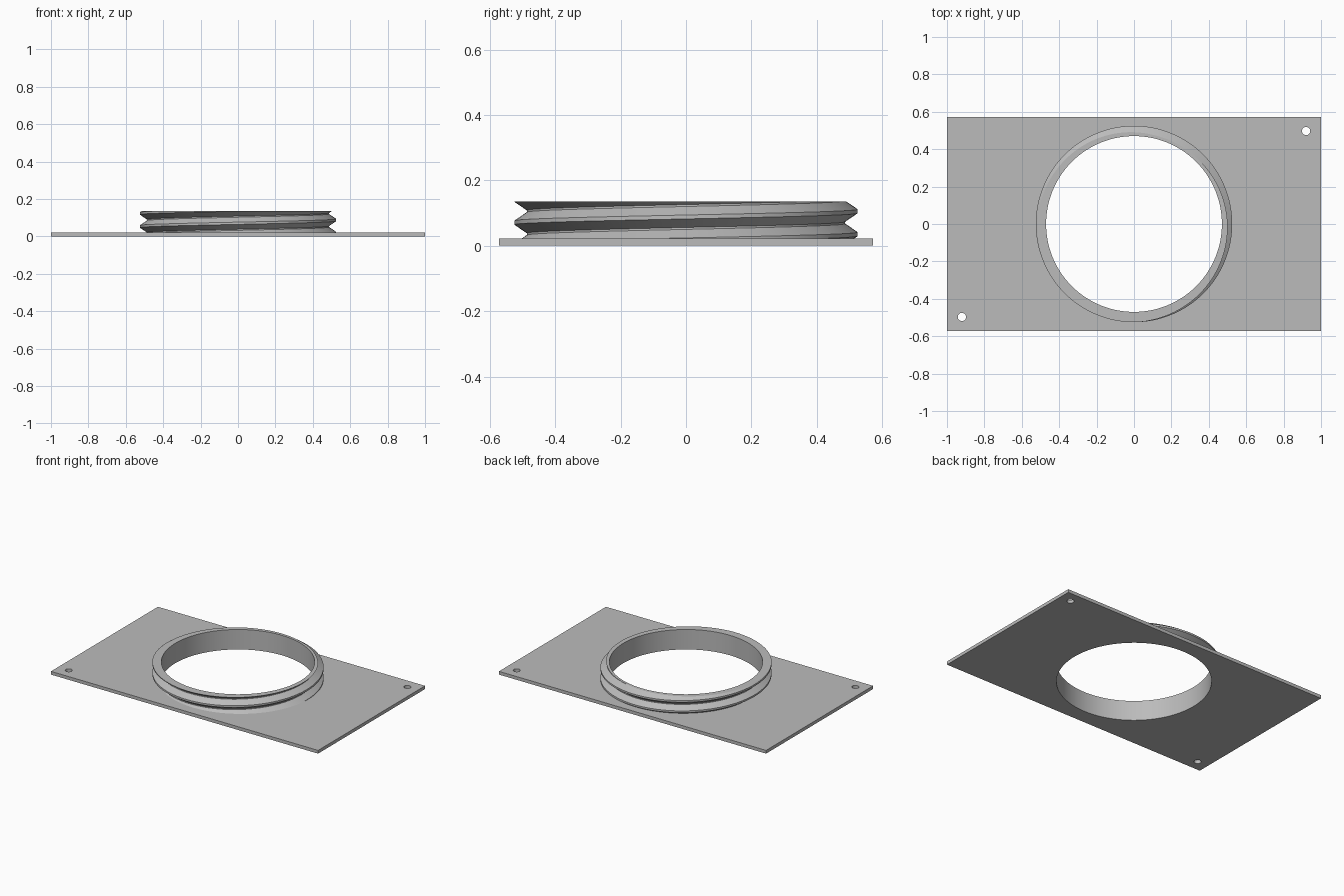
import bpy, bmesh
from math import sin, cos, pi, radians

cube = bpy.data.objects.get("Cube")
if cube:
    bpy.data.objects.remove(cube, do_unlink=True)

SEG = 160
HALF_X, HALF_Y, THICK = 1.0, 0.572, 0.022
BORE, ROOT, CREST, TOP = 0.47, 0.487, 0.525, 0.135
PITCH, START = 0.07, 0.018

grey = bpy.data.materials.new("plain_grey")
grey.use_nodes = True
colour = (0.5, 0.5, 0.5, 1)
grey.diffuse_color = colour
grey.node_tree.nodes["Principled BSDF"].inputs["Base Color"].default_value = colour


def finish(obj):
    obj.data.materials.clear()
    obj.data.materials.append(grey)
    bpy.ops.object.select_all(action='DESELECT')
    obj.select_set(True)
    bpy.context.view_layer.objects.active = obj
    bpy.ops.object.shade_smooth_by_angle(angle=radians(20))


def circle(x, y, r, n):
    return [(x + r * cos(2 * pi * i / n), y + r * sin(2 * pi * i / n)) for i in range(n)]


# Base plate: rectangle outline with a large bore and two screw holes
curve = bpy.data.curves.new("base_plate", 'CURVE')
curve.dimensions = '2D'
curve.fill_mode = 'BOTH'
curve.extrude = THICK / 2
outlines = [
    [(-HALF_X, -HALF_Y), (HALF_X, -HALF_Y), (HALF_X, HALF_Y), (-HALF_X, HALF_Y)],
    circle(0, 0, BORE, SEG),
    circle(0.92, 0.497, 0.022, 32),
    circle(-0.92, -0.497, 0.022, 32),
]
for pts in outlines:
    spline = curve.splines.new('POLY')
    spline.points.add(len(pts) - 1)
    for p, (x, y) in zip(spline.points, pts):
        p.co = (x, y, 0, 1)
    spline.use_cyclic_u = True
plate = bpy.data.objects.new("base_plate", curve)
bpy.context.collection.objects.link(plate)
bpy.ops.object.select_all(action='DESELECT')
plate.select_set(True)
bpy.context.view_layer.objects.active = plate
bpy.ops.object.convert(target='MESH')
plate = bpy.context.view_layer.objects.active
bm = bmesh.new()
bm.from_mesh(plate.data)
bmesh.ops.translate(bm, verts=bm.verts, vec=(0, 0, THICK / 2))
bmesh.ops.remove_doubles(bm, verts=bm.verts, dist=1e-5)
bmesh.ops.recalc_face_normals(bm, faces=bm.faces)
bm.to_mesh(plate.data)
bm.free()
finish(plate)


# Threaded collar: helical profile trimmed flat at the plate and at the rim
def thread_radius(z, crest):
    d = abs((z - crest + PITCH / 2) % PITCH - PITCH / 2)
    t = (d - 0.006) / (PITCH / 2 - 0.009)
    return CREST + (ROOT - CREST) * min(max(t, 0), 1)


def column(bm, i):
    a = 2 * pi * i / SEG
    crest = START + PITCH * i / SEG
    points = [(BORE, THICK)]
    points.append((BORE, TOP))
    for turn in range(3, -3, -1):
        for off in (0.032, 0.006, -0.006, -0.032):
            z = min(max(crest + turn * PITCH + off, THICK), TOP)
            points.append((thread_radius(z, crest), z))
    return [bm.verts.new((r * cos(a), r * sin(a), z)) for r, z in points]


bm = bmesh.new()
columns = [column(bm, i) for i in range(SEG + 1)]
for left, right in zip(columns, columns[1:]):
    for j in range(len(left) - 1):
        bm.faces.new((left[j], left[j + 1], right[j + 1], right[j]))
bmesh.ops.remove_doubles(bm, verts=bm.verts, dist=1e-5)
bmesh.ops.dissolve_degenerate(bm, edges=bm.edges, dist=1e-5)
bmesh.ops.recalc_face_normals(bm, faces=bm.faces)
mesh = bpy.data.meshes.new("threaded_collar")
bm.to_mesh(mesh)
bm.free()
collar = bpy.data.objects.new("threaded_collar", mesh)
bpy.context.collection.objects.link(collar)
finish(collar)
